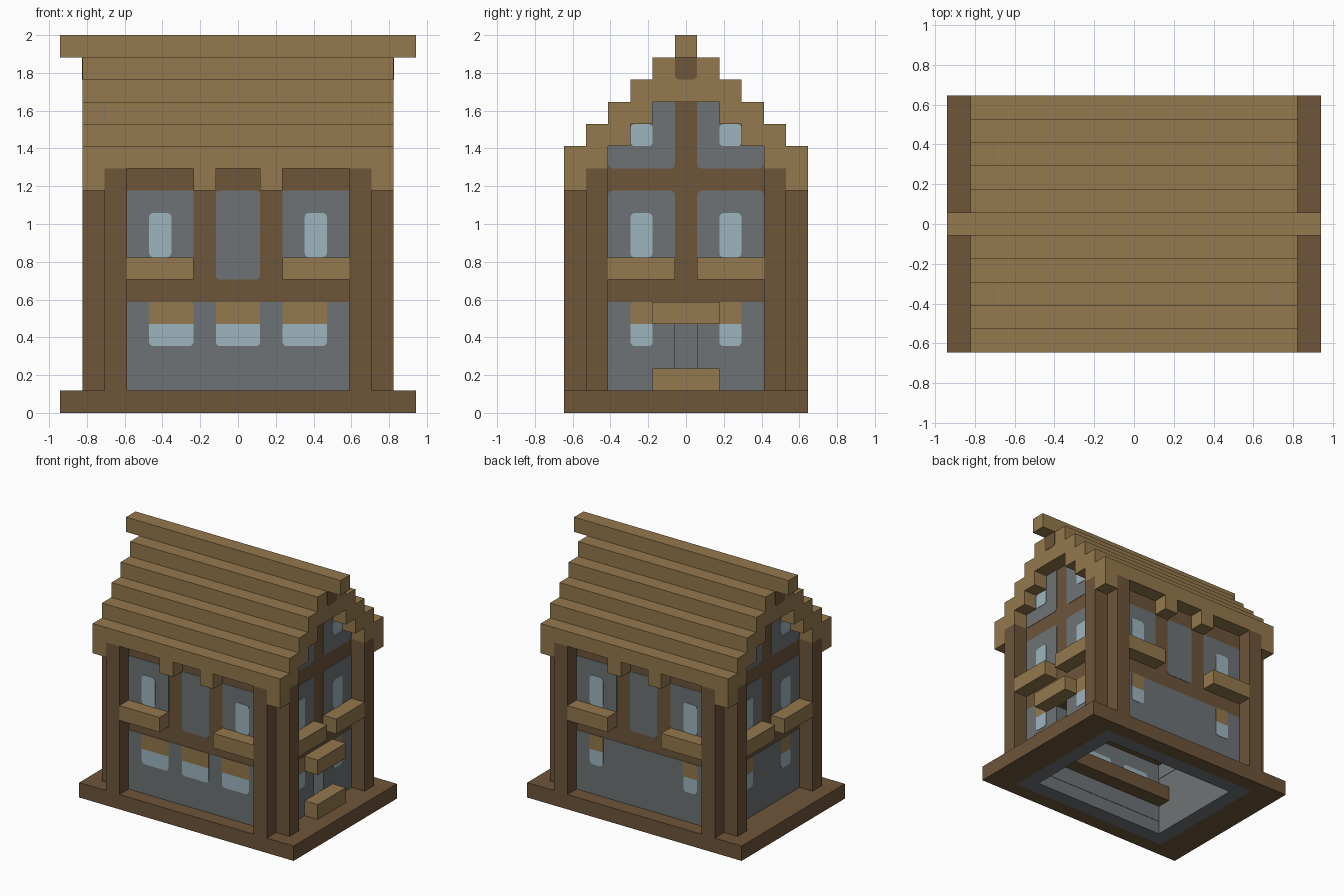
import bpy, bmesh, math

if "Cube" in bpy.data.objects:
    bpy.data.objects.remove(bpy.data.objects["Cube"])

U = 2 / 17   # one building block


def material(name, col):
    m = bpy.data.materials.new(name)
    m.diffuse_color = (*col, 1)
    m.use_nodes = True
    m.node_tree.nodes["Principled BSDF"].inputs["Base Color"].default_value = m.diffuse_color
    return m


LIGHT = material("light_wood", (0.296, 0.188, 0.074))
DARK = material("dark_wood", (0.156, 0.089, 0.042))
GREY = material("grey_plaster", (0.156, 0.171, 0.178))
GLASS = material("pale_glass", (0.337, 0.462, 0.515))


def finish(name, bm, mat):
    bmesh.ops.recalc_face_normals(bm, faces=bm.faces)
    me = bpy.data.meshes.new(name)
    bm.to_mesh(me)
    bm.free()
    me.materials.append(mat)
    ob = bpy.data.objects.new(name, me)
    bpy.context.collection.objects.link(ob)
    return ob


def box(name, mat, x0, x1, y0, y1, z0, z1):
    """Box given by its limits in blocks."""
    bm = bmesh.new()
    bmesh.ops.create_cube(bm, size=1)
    for v in bm.verts:
        v.co = (U * (x0 + (x1 - x0) * (v.co.x + 0.5)),
                U * (y0 + (y1 - y0) * (v.co.y + 0.5)),
                U * (z0 + (z1 - z0) * (v.co.z + 0.5)))
    return finish(name, bm, mat)


def plate(name, mat, side, depth, a0, a1, z0, z1, t=0.003, rb=0.2, rt=0.2):
    """Thin wall plate; side is an axis with sign, rb/rt round the bottom/top corners."""
    pts = []
    for cx, cz, sx, sz, r, start in ((a1, z1, -1, -1, rt, 0), (a0, z1, 1, -1, rt, 90),
                                     (a0, z0, 1, 1, rb, 180), (a1, z0, -1, 1, rb, 270)):
        for k in range(4 if r else 1):
            ang = math.radians(start + 30 * k)
            pts.append((cx + sx * r + r * math.cos(ang), cz + sz * r + r * math.sin(ang)))
    s = 1 if side[0] == "+" else -1
    bm = bmesh.new()
    rings = []
    for d in (0, t):
        w = s * (depth * U + d)
        rings.append([bm.verts.new((w, a * U, z * U) if side[1] == "x" else (a * U, w, z * U))
                      for a, z in pts])
    n = len(pts)
    bm.faces.new(rings[0])
    bm.faces.new(rings[1])
    for i in range(n):
        j = (i + 1) % n
        bm.faces.new((rings[0][i], rings[0][j], rings[1][j], rings[1][i]))
    return finish(name, bm, mat)


T2 = 0.006

# Base frame and wall foundations around the open floor
for s, n in ((-1, "a"), (1, "b")):
    y = sorted((s * 4.5, s * 5.5))
    box("base_long_" + n, DARK, -8, 8, *y, 0, 1)
    x = sorted((s * 6, s * 8))
    box("base_end_" + n, DARK, *x, -4.5, 4.5, 0, 1)
    y = sorted((s * 3.5, s * 4.5))
    box("foundation_long_" + n, GREY, -6, 6, *y, 0, 1)
    x = sorted((s * 5, s * 6))
    box("foundation_end_" + n, GREY, *x, -3.5, 3.5, 0, 1)

# Corner posts, two per corner
for sx in (-1, 1):
    for sy in (-1, 1):
        box("long_side_post", DARK, *sorted((sx * 5, sx * 6)), *sorted((sy * 4.5, sy * 5.5)), 1, 11)
        box("end_post", DARK, *sorted((sx * 6, sx * 7)), *sorted((sy * 3.5, sy * 4.5)), 1, 11)

# Long walls with panels, ledges and windows
for s, side in ((-1, "-y"), (1, "+y")):
    box("long_wall", DARK, -6, 6, *sorted((s * 3.5, s * 4.5)), 1, 12)
    plate("lower_panel", GREY, side, 4.5, -5, 5, 1, 5, rb=0, rt=0)
    plate("inner_lining", GREY, "+y" if s < 0 else "-y", -3.5, -5, 5, 0.9, 11, rb=0, rt=0)
    plate("middle_panel", GREY, side, 4.5, -1, 1, 6, 10)
    for m in (-1, 1):
        plate("upper_panel", GREY, side, 4.5, *sorted((m * 2, m * 5)), 6, 10, rt=0)
        plate("upper_window", GLASS, side, 4.5, *sorted((m * 3, m * 4)), 7, 9, T2)
        box("window_ledge", LIGHT, *sorted((m * 2, m * 5)), *sorted((s * 4.5, s * 5.5)), 6, 7)
    spans = ((-4, -2), (-1, 1), (2, 4)) if s < 0 else ((-4, -3), (3, 4))
    for a0, a1 in spans:
        plate("lower_window", GLASS, side, 4.5, a0, a1, 3, 4, T2, rt=0)
        plate("lower_blind", LIGHT, side, 4.5, a0, a1, 4, 5, T2, rb=0, rt=0.1)
        plate("inside_window", GLASS, "+y" if s < 0 else "-y", -3.5, a0, a1, 3, 4, T2)

# End walls with gable panels; the right one has a doorway
for s, side in ((-1, "-x"), (1, "+x")):
    x = sorted((s * 5, s * 6))
    inner = "+x" if s < 0 else "-x"
    box("end_wall_upper", DARK, *x, -3.5, 3.5, 4, 12)
    box("gable_wall", DARK, *x, -2.5, 2.5, 12, 14)
    plate("inner_lining", GREY, inner, -5, -3.5, 3.5, 4, 12, rb=0, rt=0)
    halves = ((-3.5, -0.5), (0.5, 3.5)) if s > 0 else ((-3.5, 3.5),)
    for a0, a1 in halves:
        box("end_wall_lower", GREY, *x, a0, a1, 1, 4)
        plate("lower_panel", GREY, side, 6, a0, a1, 1, 5, rb=0, rt=0)
    for m in (-1, 1):
        win = sorted((m * 1.5, m * 2.5))
        wide = sorted((m * 0.5, m * 3.5))
        plate("upper_panel", GREY, side, 6, *wide, 6, 10)
        plate("gable_panel", GREY, side, 6, *wide, 11, 14, rt=0)
        plate("upper_window", GLASS, side, 6, *win, 7, 9, T2)
        plate("gable_window", GLASS, side, 6, *win, 12, 13, T2)
        plate("lower_window", GLASS, side, 6, *win, 3, 4, T2, rt=0)
        plate("lower_blind", LIGHT, side, 6, *win, 4, 5, T2, rb=0, rt=0.1)
        box("window_ledge", LIGHT, *sorted((s * 6, s * 7)), *wide, 6, 7)
    plate("ridge_end_mark", DARK, side, 7, -0.5, 0.5, 15, 16, rt=0)

# Door canopy and step
box("door_canopy", LIGHT, 6, 7, -1.5, 1.5, 4, 5)
box("door_step", LIGHT, 6, 7, -1.5, 1.5, 1, 2)

# Stepped roof
for s in (-1, 1):
    for k in range(5):
        y = sorted((s * (4.5 - k), s * (5.5 - k)))
        box("roof_step", LIGHT, -7, 7, *y, 11 if k == 0 else 10 + k, 12 + k)
    y = sorted((s * 4.5, s * 5.5))
    for x0, x1 in ((-7, -6), (-2, -1), (1, 2), (6, 7)):
        box("eave_bracket", LIGHT, x0, x1, *y, 10, 11)
    for m in (-1, 1):
        box("eave_return", LIGHT, *sorted((m * 6, m * 7)), *sorted((s * 3.5, s * 4.5)), 11, 12)
box("roof_crown", LIGHT, -7, 7, -0.5, 0.5, 14, 16)
box("ridge_beam", LIGHT, -8, 8, -0.5, 0.5, 16, 17)

# Indoor shelf and upper floor
box("indoor_shelf", DARK, -5, 5, -3.5, -2.5, 2, 3)
box("upper_floor", DARK, -5, 5, -3.5, 3.5, 5, 6)
